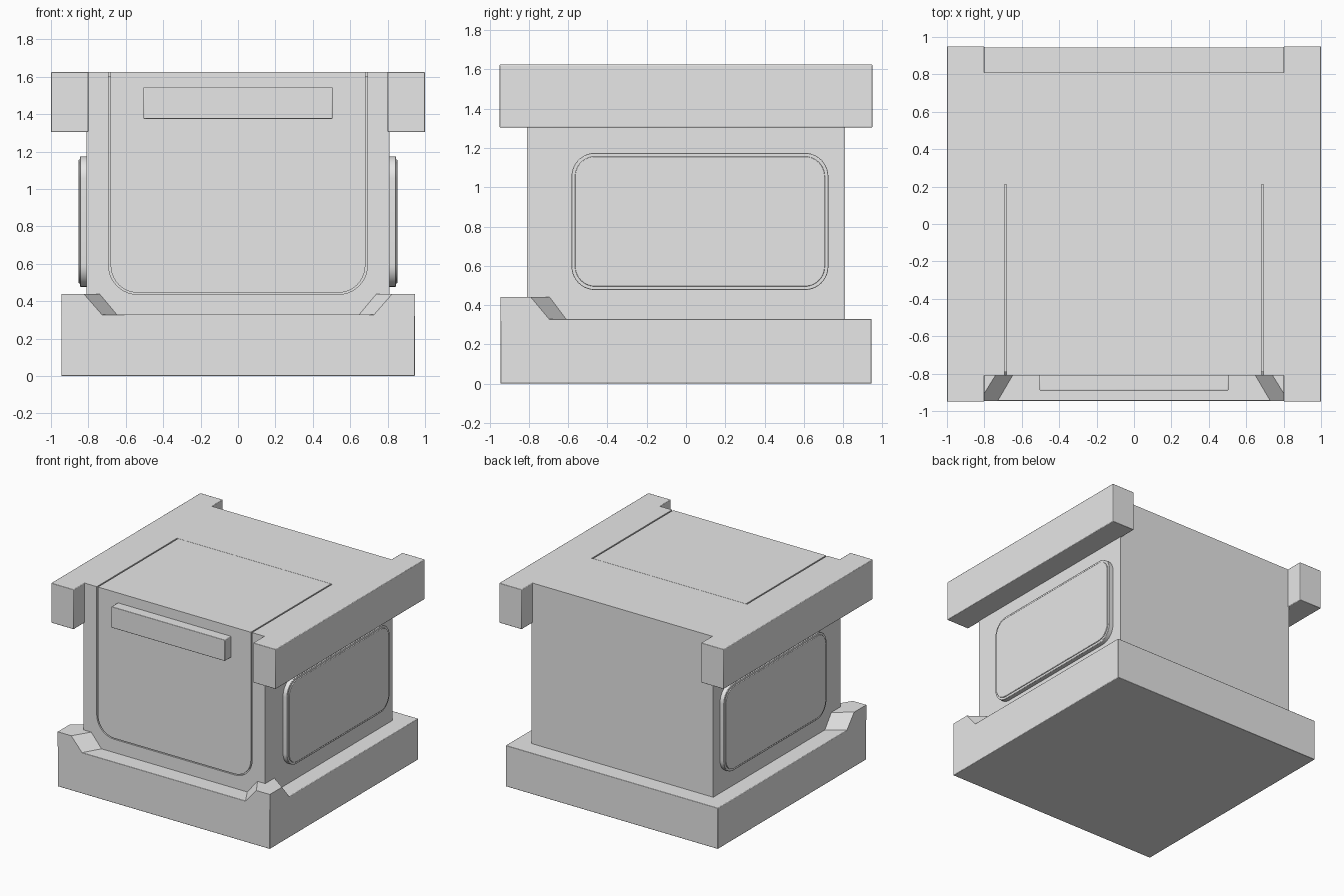
import bpy, bmesh, math
from mathutils import Vector, Matrix

if "Cube" in bpy.data.objects:
    bpy.data.objects.remove(bpy.data.objects["Cube"], do_unlink=True)

grey = bpy.data.materials.new("plain grey")
grey.use_nodes = True
grey.diffuse_color = (0.8, 0.8, 0.8, 1)
grey.node_tree.nodes["Principled BSDF"].inputs["Base Color"].default_value = (0.8, 0.8, 0.8, 1)


def loft(name, lower, upper, bevel=0.004):
    """Solid between two matching outlines of 3D points."""
    bm = bmesh.new()
    a = [bm.verts.new(p) for p in lower]
    b = [bm.verts.new(p) for p in upper]
    bm.faces.new(a)
    bm.faces.new(b)
    for i in range(len(a)):
        j = (i + 1) % len(a)
        bm.faces.new((a[i], a[j], b[j], b[i]))
    bmesh.ops.recalc_face_normals(bm, faces=bm.faces)
    mesh = bpy.data.meshes.new(name)
    bm.to_mesh(mesh)
    bm.free()
    mesh.materials.append(grey)
    ob = bpy.data.objects.new(name, mesh)
    bpy.context.collection.objects.link(ob)
    if bevel:
        mod = ob.modifiers.new("edge softening", 'BEVEL')
        mod.width = bevel
        mod.segments = 2
        mod.limit_method = 'ANGLE'
        mod.angle_limit = math.radians(30)
    return ob


def box(name, x0, x1, y0, y1, z0, z1, bevel=0.004):
    rect = [(x0, y0), (x1, y0), (x1, y1), (x0, y1)]
    return loft(name, [(x, y, z0) for x, y in rect], [(x, y, z1) for x, y in rect], bevel)


def rounded(u0, u1, v0, v1, r, top_round=True, steps=10):
    """Rectangle outline with rounded corners, optionally only the lower two."""
    pts = []
    for k, (u, v) in enumerate([(u1 - r, v1 - r), (u0 + r, v1 - r), (u0 + r, v0 + r), (u1 - r, v0 + r)]):
        if k < 2 and not top_round:
            pts.append((u1 if k == 0 else u0, v1))
            continue
        for i in range(steps + 1):
            t = math.radians(90) * (k + i / steps)
            pts.append((u + r * math.cos(t), v + r * math.sin(t)))
    return pts


def door(name, half, z0, z1, y0, y1, r, bevel):
    outline = rounded(-half, half, z0, z1, r, top_round=False)
    return loft(name, [(u, y0, v) for u, v in outline], [(u, y1, v) for u, v in outline], bevel)


W, TOP, BASE = 0.81, 1.625, 0.33

# Main body with an opening for the door, and a liner that keeps the gap shallow
body = box("body", -W, W, -W, W, 0.1, TOP, 0)
cutter = door("door_cutter", 0.692, 0.437, 1.8, -1.0, 0.212, 0.155, 0)
cut = body.modifiers.new("door opening", 'BOOLEAN')
cut.object = cutter
cut.solver = 'EXACT'
cutter.hide_render = True
cutter.hide_viewport = True
cutter.hide_set(True)
box("door_liner", -0.74, 0.74, -0.79, 0.26, 0.4, 1.605, 0)

# Wrap-over front door and its handle
door("front_door", 0.681, 0.445, TOP, -W, 0.21, 0.147, 0)
box("door_handle", -0.505, 0.505, -0.89, -0.8, 1.375, 1.545)

# Plinth
box("plinth", -0.945, 0.945, -0.945, 0.945, 0, BASE)

for side, s in (("left", 1), ("right", -1)):
    # Top rails
    box(side + "_top_rail", *sorted((s * 0.8, s * 1.0)), -0.95, 0.95, 1.305, TOP)

    # Raised plinth corners at the front, with skewed ramps
    low = [(0.945, -0.945), (0.72, -0.945), (0.635, -0.8), (0.79, -0.8), (0.79, -0.59), (0.945, -0.69)]
    high = [(0.945, -0.945), (0.825, -0.945), (0.735, -0.8), (0.79, -0.8), (0.79, -0.68), (0.945, -0.79)]
    loft(side + "_plinth_corner",
         [(s * x, y, BASE - 0.01) for x, y in low],
         [(s * x, y, 0.44) for x, y in high], 0)

    # Side panels: a rounded plate with a slightly raised face
    for part, inset, x1 in (("panel", 0.0, 0.845), ("panel_face", 0.018, 0.852)):
        o = rounded(-0.583 + inset, 0.725 - inset, 0.477 + inset, 1.175 - inset, 0.12 - inset)
        loft(side + "_" + part, [(s * 0.8, y, z) for y, z in o], [(s * x1, y, z) for y, z in o], 0.003)

# Smooth the rounded surfaces, keeping edges sharp
bpy.ops.object.select_all(action='DESELECT')
for ob in bpy.context.collection.objects:
    if ob.type == 'MESH' and ob.data.materials and ob.data.materials[0] == grey and not ob.hide_render:
        ob.select_set(True)
        bpy.context.view_layer.objects.active = ob
bpy.ops.object.shade_smooth_by_angle(angle=math.radians(30))
